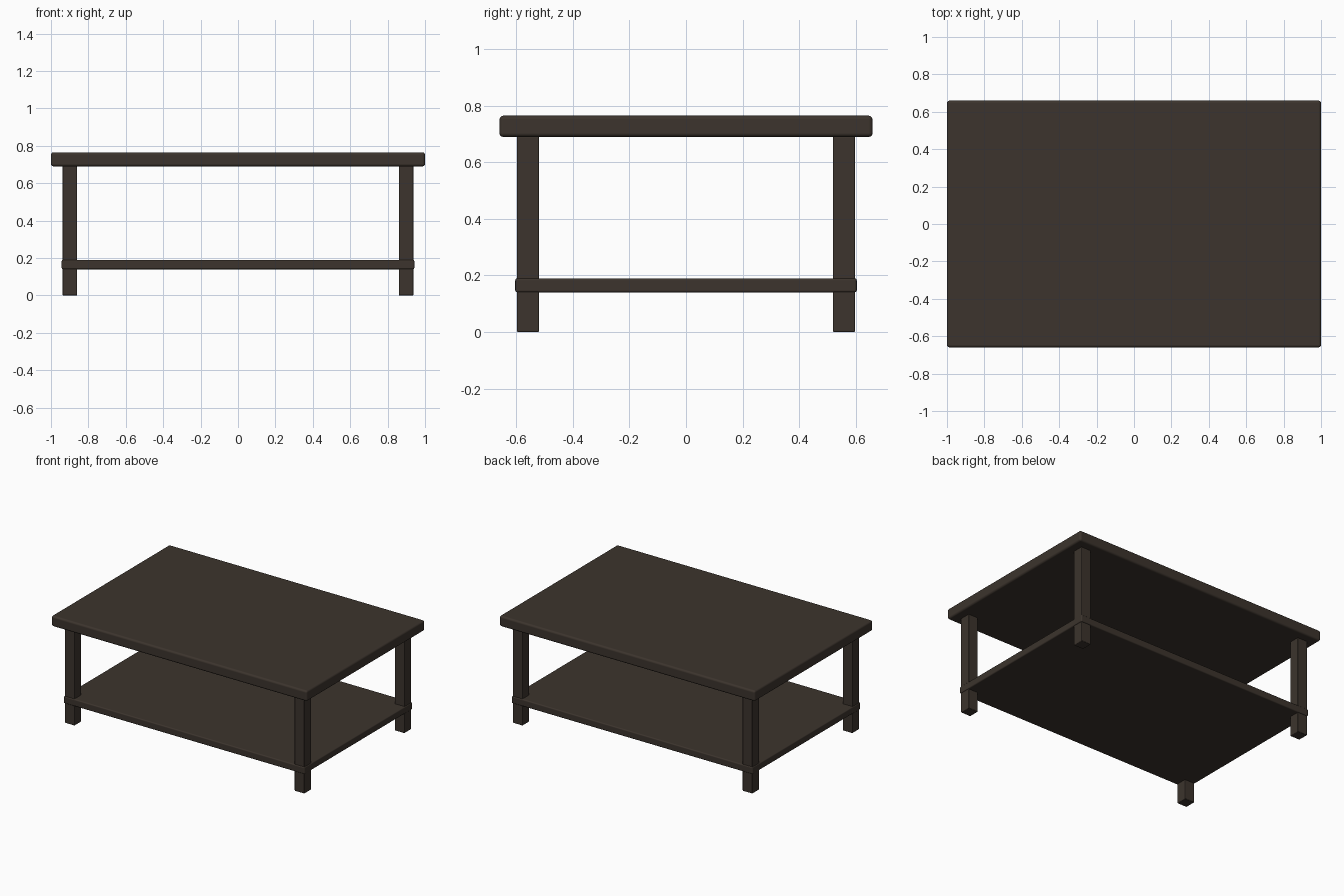
import bpy
import math

cube = bpy.data.objects.get("Cube")
if cube:
    bpy.data.objects.remove(cube, do_unlink=True)

# Single dark wood colour
wood = bpy.data.materials.new("dark_brown_wood")
colour = (0.045, 0.034, 0.026, 1.0)
wood.diffuse_color = colour
wood.use_nodes = True
bsdf = next(n for n in wood.node_tree.nodes if n.type == "BSDF_PRINCIPLED")
bsdf.inputs["Base Color"].default_value = colour
bsdf.inputs["Roughness"].default_value = 0.6


def board(name, size, centre, bevel):
    """Box with softly rounded edges."""
    bpy.ops.mesh.primitive_cube_add(size=1, location=centre)
    obj = bpy.context.object
    obj.name = name
    obj.scale = size
    bpy.ops.object.transform_apply(location=False, rotation=False, scale=True)
    obj.data.materials.append(wood)
    bpy.ops.object.shade_smooth_by_angle(angle=math.radians(30))
    mod = obj.modifiers.new("rounded_edges", "BEVEL")
    mod.width = bevel
    mod.segments = 3
    mod.harden_normals = True
    return obj


# Table top and lower shelf
board("table_top", (2.0, 1.32, 0.075), (0, 0, 0.7275), 0.014)
board("lower_shelf", (1.886, 1.208, 0.05), (0, 0, 0.165), 0.008)

# Four square legs, passing through the shelf corners
for side, sx in (("left", 1), ("right", -1)):
    for end, sy in (("front", -1), ("back", 1)):
        board(f"{end}_{side}_leg", (0.078, 0.078, 0.692),
              (sx * 0.899, sy * 0.559, 0.346), 0.005)
